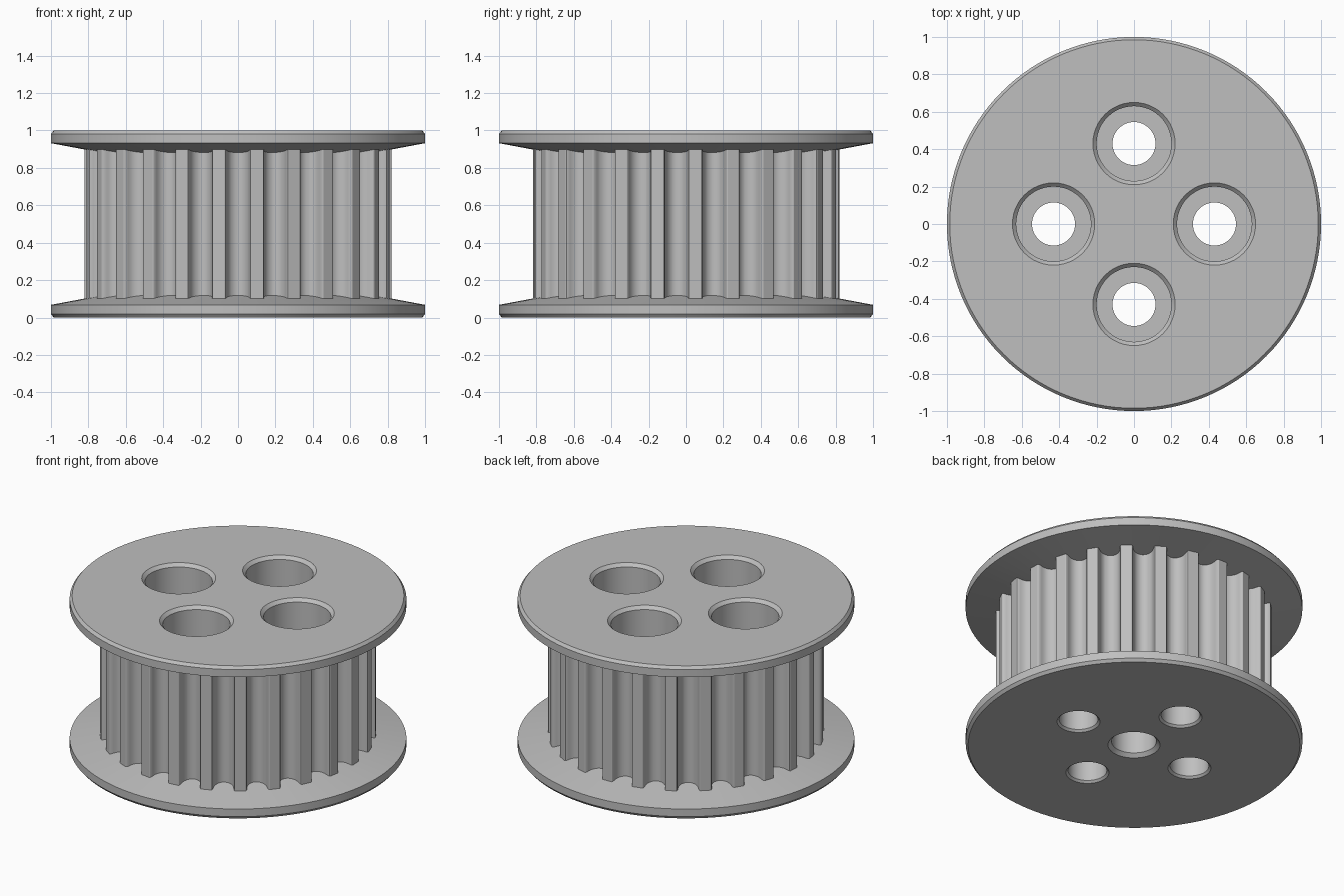
import bpy, bmesh
from math import cos, sin, pi

if "Cube" in bpy.data.objects:
    bpy.data.objects.remove(bpy.data.objects["Cube"])

TEETH = 25
TOOTH_RADIUS = 0.82

metal = bpy.data.materials.new("light_grey_metal")
metal.use_nodes = True
grey = (0.52, 0.52, 0.52, 1)
metal.diffuse_color = grey
metal.node_tree.nodes["Principled BSDF"].inputs["Base Color"].default_value = grey


def add_object(name, bm):
    bmesh.ops.recalc_face_normals(bm, faces=bm.faces)
    mesh = bpy.data.meshes.new(name)
    bm.to_mesh(mesh)
    bm.free()
    mesh.materials.append(metal)
    obj = bpy.data.objects.new(name, mesh)
    bpy.context.collection.objects.link(obj)
    return obj


def lathe(name, profile, steps, location=(0, 0, 0)):
    """Revolve an (r, z) profile that starts and ends on the axis."""
    bm = bmesh.new()
    verts = [bm.verts.new((r, 0, z)) for r, z in profile]
    edges = [bm.edges.new(pair) for pair in zip(verts, verts[1:])]
    bmesh.ops.spin(bm, geom=verts + edges, cent=(0, 0, 0), axis=(0, 0, 1),
                   angle=2 * pi, steps=steps, use_merge=True)
    bmesh.ops.remove_doubles(bm, verts=bm.verts, dist=1e-5)
    obj = add_object(name, bm)
    obj.location = location
    return obj


def combine(target, tool, operation):
    """Apply a boolean and discard the tool object."""
    mod = target.modifiers.new(operation.lower(), 'BOOLEAN')
    mod.operation, mod.object, mod.solver = operation, tool, 'EXACT'
    bpy.context.view_layer.objects.active = target
    bpy.ops.object.modifier_apply(modifier=mod.name)
    bpy.data.objects.remove(tool)


# Toothed core: one rounded groove outline repeated round the circle
half = [(0.073, 0), (0.068, 0.003), (0.064, 0.011)]
groove = [(-t, d) for t, d in half]
groove += [(-0.063 * cos(pi * i / 12), 0.025 + 0.063 * sin(pi * i / 12))
           for i in range(13)]
groove += half[::-1]

bm = bmesh.new()
outline = []
for k in range(TEETH):
    middle = -pi / 2 + 2 * pi * k / TEETH
    for t, depth in groove:
        a, r = middle + t / TOOTH_RADIUS, TOOTH_RADIUS - depth
        outline.append(bm.verts.new((r * cos(a), r * sin(a), 0.05)))
base = bm.faces.new(outline)
top = bmesh.ops.extrude_face_region(bm, geom=[base])["geom"]
bmesh.ops.translate(bm, vec=(0, 0, 0.9),
                    verts=[v for v in top if isinstance(v, bmesh.types.BMVert)])
pulley = add_object("toothed_pulley", bm)

# Flanges: chamfered rim outside, shallow cone towards the teeth
flange = [(0, 0), (0.985, 0), (1, 0.018), (1, 0.068), (0.7, 0.124), (0, 0.124)]
combine(pulley, lathe("bottom_flange", flange, 128), 'UNION')
combine(pulley, lathe("top_flange", [(r, 1 - z) for r, z in flange], 128), 'UNION')

# Four counterbored bolt holes with chamfered mouths
bolt_hole = [(0, -0.02), (0.148, -0.02), (0.115, 0.013), (0.115, 0.5),
             (0.2, 0.5), (0.2, 0.98), (0.24, 1.02), (0, 1.02)]
for i in range(4):
    a = i * pi / 2
    cutter = lathe("bolt_hole_cutter", bolt_hole, 48, (0.43 * cos(a), 0.43 * sin(a), 0))
    bpy.context.view_layer.update()
    combine(pulley, cutter, 'DIFFERENCE')

# Blind centre bore, open underneath
bore = [(0, -0.02), (0.175, -0.02), (0.133, 0.022), (0.133, 0.5), (0, 0.5)]
combine(pulley, lathe("centre_bore_cutter", bore, 48), 'DIFFERENCE')

# Smooth curved walls, sharp rims
bpy.ops.object.select_all(action='DESELECT')
pulley.select_set(True)
bpy.context.view_layer.objects.active = pulley
bpy.ops.object.shade_smooth_by_angle(angle=0.5)
